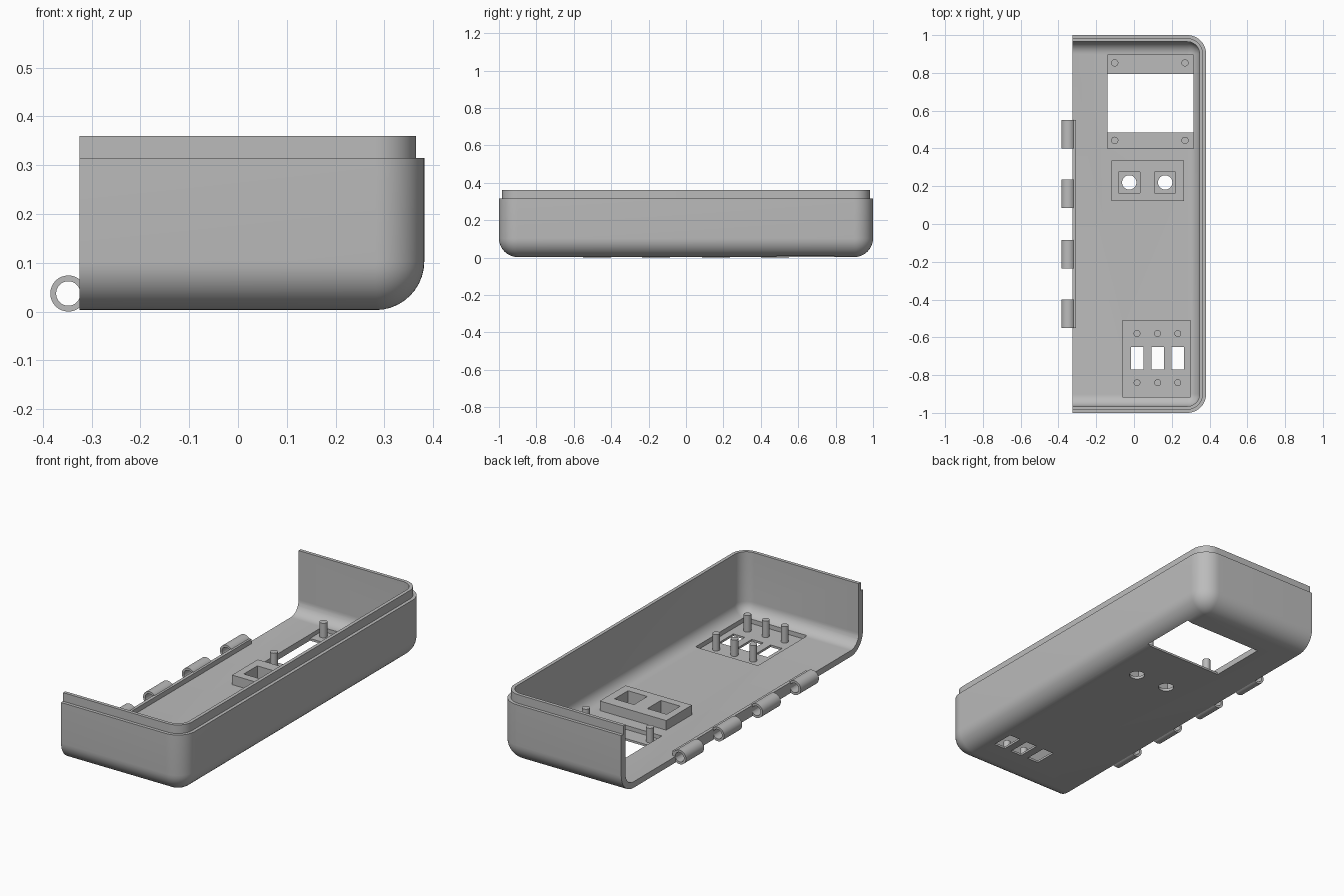
import bpy, bmesh, math
from mathutils import Matrix

if "Cube" in bpy.data.objects:
    bpy.data.objects.remove(bpy.data.objects["Cube"], do_unlink=True)

grey = bpy.data.materials.new("plain_grey")
grey.use_nodes = True
COLOUR = (0.5, 0.5, 0.5, 1)
grey.diffuse_color = COLOUR
grey.node_tree.nodes["Principled BSDF"].inputs["Base Color"].default_value = COLOUR

OPEN_X, WALL_X, HALF_Y, R = -0.325, 0.382, 1.0, 0.1
WALL, FLOOR, RECESS = 0.035, 0.035, 0.014


def finish(name, bm):
    bmesh.ops.recalc_face_normals(bm, faces=bm.faces)
    mesh = bpy.data.meshes.new(name)
    bm.to_mesh(mesh)
    bm.free()
    mesh.materials.append(grey)
    ob = bpy.data.objects.new(name, mesh)
    bpy.context.collection.objects.link(ob)
    return ob


def box(name, x0, x1, y0, y1, z0, z1):
    bm = bmesh.new()
    centre = Matrix.Translation(((x0 + x1) / 2, (y0 + y1) / 2, (z0 + z1) / 2))
    size = Matrix.Diagonal((x1 - x0, y1 - y0, z1 - z0, 1))
    bmesh.ops.create_cube(bm, size=1, matrix=centre @ size)
    return finish(name, bm)


def rod(name, x, y, z0, z1, r):
    bm = bmesh.new()
    bmesh.ops.create_cone(bm, cap_ends=True, segments=32, radius1=r, radius2=r,
                          depth=z1 - z0, matrix=Matrix.Translation((x, y, (z0 + z1) / 2)))
    return finish(name, bm)


def tray_solid(name, levels, x0, steps=12):
    """Stack U-shaped outlines, each given as (inset, height)."""
    bm = bmesh.new()
    rings = []
    for inset, z in levels:
        r = max(R - inset, 0.002)
        cx, cy = WALL_X - inset - r, HALF_Y - inset - r
        pts = [(x0, -cy - r)]
        for side in (-1, 1):
            for i in range(steps + 1):
                a = math.pi / 2 * i / steps
                if side < 0:
                    a -= math.pi / 2
                pts.append((cx + r * math.cos(a), side * cy + r * math.sin(a)))
        pts.append((x0, cy + r))
        rings.append([bm.verts.new((x, y, z)) for x, y in pts])
    for low, high in zip(rings, rings[1:]):
        for i in range(len(low)):
            j = (i + 1) % len(low)
            bm.faces.new((low[i], low[j], high[j], high[i]))
    bm.faces.new(rings[0])
    bm.faces.new(rings[-1])
    return finish(name, bm)


def fillet(inset, z, r, steps=10):
    angles = [math.pi / 2 * i / steps for i in range(steps + 1)]
    return [(inset + r * (1 - math.sin(a)), z + r * (1 - math.cos(a))) for a in angles]


def cut(target, cutters):
    bpy.context.view_layer.objects.active = target
    for c in cutters:
        mod = target.modifiers.new("cut", "BOOLEAN")
        mod.operation, mod.solver, mod.object = "DIFFERENCE", "EXACT", c
        bpy.ops.object.modifier_apply(modifier=mod.name)


def smooth(ob):
    bpy.ops.object.select_all(action="DESELECT")
    ob.select_set(True)
    bpy.context.view_layer.objects.active = ob
    bpy.ops.object.shade_smooth_by_angle(angle=math.radians(30))


# Outer shell with stepped lip, hollowed by a rounded cavity
shell = tray_solid("tray_shell", fillet(0, 0.003, R)
                   + [(0, 0.315), (0.017, 0.315), (0.017, 0.36)], OPEN_X)
cavity = tray_solid("cavity_cutter", fillet(WALL, FLOOR, R - WALL) + [(WALL, 0.5)], -0.6)

# Recesses and openings in the floor
shell_cutters = [
    cavity,
    box("screen_recess_cutter", -0.14, 0.315, 0.4, 0.895, RECESS, 0.12),
    box("screen_window_cutter", -0.14, 0.315, 0.485, 0.795, -0.1, 0.12),
    box("screen_slot_cutter", -0.03, 0.195, 0.81, 0.875, 0.008, 0.1),
    box("switch_recess_cutter", -0.06, 0.30, -0.915, -0.51, RECESS, 0.12),
]
SWITCH_X = (0.016, 0.125, 0.232)
for x in SWITCH_X:
    shell_cutters.append(box("switch_slot_cutter", x - 0.033, x + 0.033,
                             -0.77, -0.65, -0.1, 0.1))

# Raised sensor block with two square pockets and round holes
sensor_block = box("sensor_block", -0.12, 0.265, 0.122, 0.335, FLOOR - 0.002, 0.085)
sensor_cutters = []
for x in (-0.025, 0.165):
    sensor_cutters.append(box("pocket_cutter", x - 0.056, x + 0.056, 0.164, 0.275, 0.018, 0.2))
    sensor_cutters.append(rod("hole_cutter", x, 0.22, -0.1, 0.2, 0.038))

cut(shell, shell_cutters + sensor_cutters)
cut(sensor_block, sensor_cutters)
for c in shell_cutters + sensor_cutters:
    bpy.data.objects.remove(c, do_unlink=True)
smooth(shell)

# Mounting posts
for x in SWITCH_X:
    for y in (-0.58, -0.84):
        smooth(rod("switch_post", x, y, RECESS - 0.003, 0.1, 0.018))
for x in (-0.102, 0.27):
    for y in (0.443, 0.853):
        smooth(rod("screen_post", x, y, RECESS - 0.003, 0.09, 0.019))

# Hinge rail and hollow knuckles along the open edge
box("hinge_rail", OPEN_X, -0.308, -0.55, 0.55, FLOOR - 0.003, 0.06)
for y in (-0.475, -0.16, 0.16, 0.475):
    bm = bmesh.new()
    rings = []
    for r, end in ((0.037, -1), (0.037, 1), (0.025, 1), (0.025, -1)):
        ring = []
        for i in range(32):
            a = math.tau * i / 32
            ring.append(bm.verts.new((-0.348 + r * math.cos(a), y + end * 0.075,
                                      0.037 + r * math.sin(a))))
        rings.append(ring)
    for k in range(4):
        p, q = rings[k], rings[(k + 1) % 4]
        for i in range(32):
            j = (i + 1) % 32
            bm.faces.new((p[i], p[j], q[j], q[i]))
    smooth(finish("hinge_knuckle", bm))
